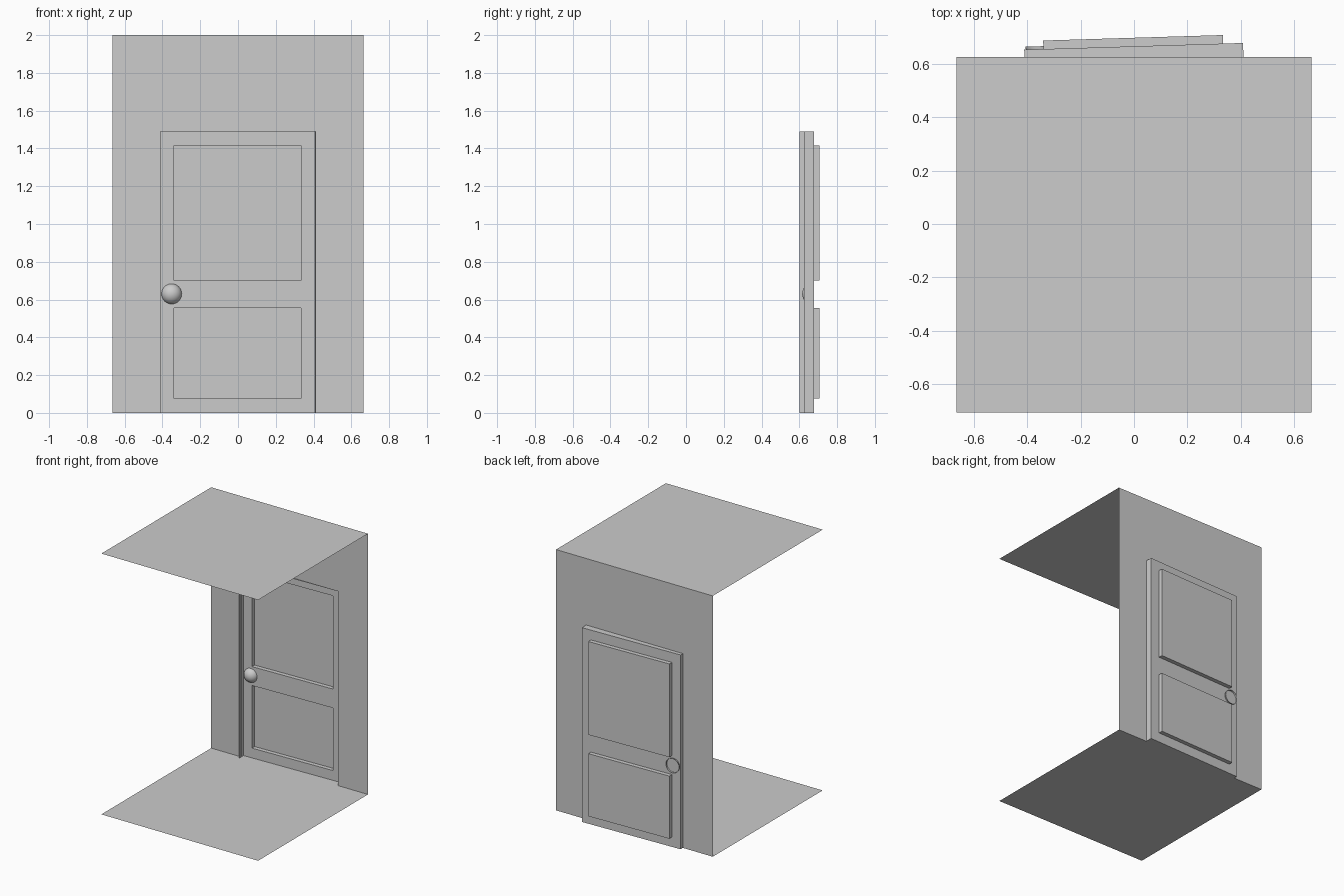
import bpy, bmesh, math
from mathutils import Matrix

if "Cube" in bpy.data.objects:
    bpy.data.objects.remove(bpy.data.objects["Cube"])

# Single matte grey
GREY = (0.604, 0.604, 0.604, 1.0)
mat = bpy.data.materials.new("plain grey")
mat.use_nodes = True
mat.diffuse_color = GREY
mat.node_tree.nodes["Principled BSDF"].inputs["Base Color"].default_value = GREY


def finish(bm, name, parent_matrix=None):
    bmesh.ops.remove_doubles(bm, verts=bm.verts, dist=1e-5)
    mesh = bpy.data.meshes.new(name)
    bm.to_mesh(mesh)
    bm.free()
    mesh.materials.append(mat)
    obj = bpy.data.objects.new(name, mesh)
    bpy.context.collection.objects.link(obj)
    if parent_matrix:
        obj.matrix_world = parent_matrix
    return obj


def quad(bm, *points):
    return bm.faces.new([bm.verts.new(p) for p in points])


def upright(bm, x0, x1, z0, z1, y):
    quad(bm, (x0, y, z0), (x1, y, z0), (x1, y, z1), (x0, y, z1))


def level(bm, x0, x1, y0, y1, z):
    quad(bm, (x0, y0, z), (x1, y0, z), (x1, y1, z), (x0, y1, z))


def rim(bm, x0, x1, z0, z1, y0, y1):
    """Four walls around a rectangle, running in depth from y0 to y1."""
    for z in (z0, z1):
        level(bm, x0, x1, y0, y1, z)
    for x in (x0, x1):
        quad(bm, (x, y0, z0), (x, y1, z0), (x, y1, z1), (x, y0, z1))


# Main sizes
HALF, FRONT, WALL, HEIGHT = 0.665, -0.706, 0.625, 2.0
DOOR, DOOR_TOP = 0.41, 1.49

# Floor and ceiling sheets
for name, z in (("floor", 0), ("ceiling", HEIGHT)):
    bm = bmesh.new()
    level(bm, -HALF, HALF, FRONT, WALL, z)
    finish(bm, name)

# Back wall with a doorway
bm = bmesh.new()
upright(bm, -HALF, -DOOR, 0, DOOR_TOP, WALL)
upright(bm, DOOR, HALF, 0, DOOR_TOP, WALL)
for x0, x1 in ((-HALF, -DOOR), (-DOOR, DOOR), (DOOR, HALF)):
    upright(bm, x0, x1, DOOR_TOP, HEIGHT, WALL)
finish(bm, "back_wall")

# Door: hollow tray, slightly ajar about its left edge, with two pushed-out panels
hinge = (Matrix.Translation((DOOR, WALL, 0))
         @ Matrix.Rotation(math.radians(1.75), 4, "Z")
         @ Matrix.Translation((-DOOR, 0, 0)))
SHEET, PANEL = 0.053, 0.085
xs = (-DOOR, -0.338, 0.335, DOOR)
zs = (0, 0.075, 0.555, 0.70, 1.415, DOOR_TOP)
bm = bmesh.new()
rim(bm, -DOOR, DOOR, 0, DOOR_TOP, 0, SHEET)
for i in range(len(xs) - 1):
    for j in range(len(zs) - 1):
        cell = (xs[i], xs[i + 1], zs[j], zs[j + 1])
        is_panel = i == 1 and j % 2 == 1
        upright(bm, *cell, PANEL if is_panel else SHEET)
        if is_panel:
            rim(bm, *cell, SHEET, PANEL)
finish(bm, "door", hinge)

# Door knob: open dome bulging to the front
bm = bmesh.new()
bmesh.ops.create_uvsphere(bm, u_segments=32, v_segments=16, radius=0.055)
back = [v for v in bm.verts if v.co.z < -0.001]
bmesh.ops.delete(bm, geom=back, context="VERTS")
bmesh.ops.scale(bm, vec=(1, 1, 0.92), verts=bm.verts)
bmesh.ops.rotate(bm, matrix=Matrix.Rotation(math.radians(90), 3, "X"), verts=bm.verts)
bmesh.ops.translate(bm, vec=(-0.35, SHEET + 0.011, 0.63), verts=bm.verts)
for face in bm.faces:
    face.smooth = True
finish(bm, "door_knob", hinge)
